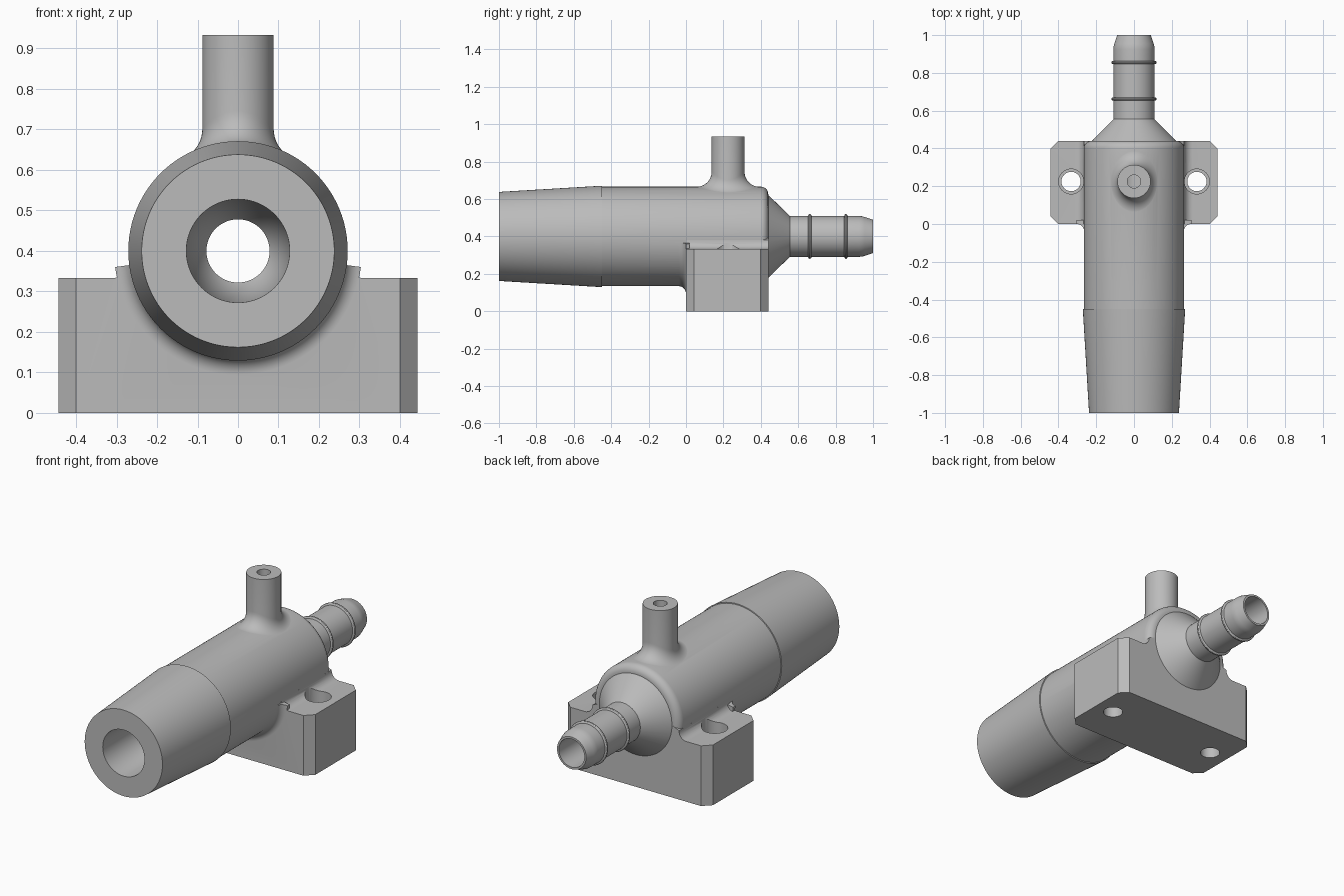
import bpy, bmesh, math
from math import sin, cos, pi, sqrt

if "Cube" in bpy.data.objects:
    bpy.data.objects.remove(bpy.data.objects["Cube"])

AXIS_Z, R = 0.40, 0.266        # main axis height, body radius
BACK = 0.44                    # back face of body and mounting block
PORT_Y, PORT_R = 0.225, 0.088  # vertical port

grey = bpy.data.materials.new("light grey")
grey.diffuse_color = (0.5, 0.5, 0.5, 1)
grey.use_nodes = True
grey.node_tree.nodes["Principled BSDF"].inputs["Base Color"].default_value = grey.diffuse_color


def make_object(name, bm):
    bmesh.ops.recalc_face_normals(bm, faces=bm.faces)
    me = bpy.data.meshes.new(name)
    bm.to_mesh(me)
    bm.free()
    me.materials.append(grey)
    ob = bpy.data.objects.new(name, me)
    bpy.context.collection.objects.link(ob)
    return ob


def loft(name, rings):
    """Closed solid through equal-length rings of points."""
    bm = bmesh.new()
    rows = [[bm.verts.new(p) for p in ring] for ring in rings]
    n = len(rows[0])
    for a, b in zip(rows, rows[1:]):
        for i in range(n):
            j = (i + 1) % n
            bm.faces.new((a[i], a[j], b[j], b[i]))
    bm.faces.new(rows[0])
    bm.faces.new(rows[-1][::-1])
    return make_object(name, bm)


def lathe_y(name, profile, n=96):
    """Revolve (y, radius) points about the main axis."""
    return loft(name, [[(r * cos(2 * pi * i / n), y, AXIS_Z + r * sin(2 * pi * i / n))
                        for i in range(n)] for y, r in profile])


def lathe_z(name, x, y, profile, n=48):
    """Revolve (z, radius) points about a vertical axis."""
    return loft(name, [[(x + r * cos(2 * pi * i / n), y + r * sin(2 * pi * i / n), z)
                        for i in range(n)] for z, r in profile])


def combine(target, tool, operation):
    mod = target.modifiers.new(tool.name, 'BOOLEAN')
    mod.operation, mod.solver, mod.object = operation, 'EXACT', tool
    bpy.context.view_layer.objects.active = target
    bpy.ops.object.modifier_apply(modifier=mod.name)
    bpy.data.objects.remove(tool)


# main body: tapered spigot, rounded shoulder, cone and hose barb
profile = [(-1, 0.238), (-0.45, 0.271), (-0.449, R)]
profile += [(BACK - 0.04 + 0.04 * sin(t * pi / 12), R - 0.04 + 0.04 * cos(t * pi / 12))
            for t in range(7)]
profile += [(BACK, 0.222), (0.555, 0.109)]
for y in (0.662, 0.855):
    profile += [(y + 0.009 * -cos(t * pi / 6), 0.109 + 0.011 * sin(t * pi / 6)) for t in range(7)]
profile += [(0.925, 0.109), (0.94, 0.108), (0.955, 0.104), (1, 0.089)]
body = lathe_y("ejector_body", profile)

# mounting block: front profile filleted up to the body, corners chamfered
TOP, HALF, F = 0.333, 0.443, 0.045
cz = TOP + F
cx = sqrt((R + F) ** 2 - (cz - AXIS_Z) ** 2)
a0 = math.atan2(AXIS_Z - cz, -cx) % (2 * pi)
side = [(HALF, 0), (HALF, TOP)]
for t in range(9):
    a = 1.5 * pi + (a0 - 1.5 * pi) * t / 8
    side.append((cx + F * cos(a), cz + F * sin(a)))
side.append((0.22, AXIS_Z))
outline = side + [(-x, z) for x, z in side[::-1]]
block = loft("mounting_block", [[(x, y, z) for x, z in outline] for y in (0, BACK)])
bm = bmesh.new()
bm.from_mesh(block.data)
corners = [e for e in bm.edges if all(abs(abs(v.co.x) - HALF) < 1e-4 for v in e.verts)
           and abs(e.verts[0].co.z - e.verts[1].co.z) > 0.1]
bmesh.ops.bevel(bm, geom=corners, offset=0.043, segments=1, affect='EDGES')
bm.to_mesh(block.data)
bm.free()
combine(body, block, 'UNION')

# fillet between the block front and the underside of the body
FR = 0.04
section = [(0.02, R - 0.03), (-FR, R - 0.03), (-FR, R - 0.0006)]
section += [(-FR + FR * sin(t * pi / 16), R + FR - FR * cos(t * pi / 16)) for t in range(1, 9)]
section.append((0.02, R + FR))
start, end = pi + 0.13, 2 * pi - 0.13
rings = []
for i in range(61):
    a = start + (end - start) * i / 60
    rings.append([(r * cos(a), y, AXIS_Z + r * sin(a)) for y, r in section])
combine(body, loft("block_front_fillet", rings), 'UNION')

# vertical port with a rolling-ball fillet onto the round body
N, PF = 64, 0.08
angles = [2 * pi * i / N for i in range(N)]
rings = [[(PORT_R * cos(a), PORT_Y + PORT_R * sin(a), 0.933) for a in angles]]
for t in range(11):
    ring = []
    for a in angles:
        bx, by = (PORT_R + PF) * cos(a), (PORT_R + PF) * sin(a)
        bz = sqrt((R + PF) ** 2 - bx * bx)
        k = (R - 0.0006) / (R + PF)
        u = (-cos(a), -sin(a), 0)                       # ball centre to port wall
        w = (bx * (k - 1) / PF, 0, bz * (k - 1) / PF)   # ball centre to body
        om = math.acos(max(-1, min(1, sum(p * q for p, q in zip(u, w)))))
        s, e = sin(om * (1 - t / 10)) / sin(om), sin(om * t / 10) / sin(om)
        d = [s * p + e * q for p, q in zip(u, w)]
        ring.append((bx + PF * d[0], PORT_Y + by + PF * d[1], AXIS_Z + bz + PF * d[2]))
    rings.append(ring)
rings.append([(0.1 * cos(a), PORT_Y + 0.14 * sin(a), AXIS_Z + 0.17) for a in angles])
combine(body, loft("vertical_port", rings), 'UNION')

# stepped bore, port bore and counterbored bolt holes
combine(body, lathe_y("main_bore", [(-1.01, 0.128), (-0.3, 0.103), (-0.26, 0.078), (1.01, 0.078)]),
        'DIFFERENCE')
combine(body, lathe_z("port_bore", 0, PORT_Y, [(AXIS_Z, 0.035), (0.95, 0.035)]), 'DIFFERENCE')
for s in (-1, 1):
    hole = lathe_z("bolt_hole", s * 0.333, PORT_Y,
                   [(-0.05, 0.051), (0.23, 0.051), (0.23, 0.066), (0.55, 0.066)])
    combine(body, hole, 'DIFFERENCE')

bpy.ops.object.select_all(action='DESELECT')
body.select_set(True)
bpy.context.view_layer.objects.active = body
bpy.ops.object.shade_smooth_by_angle(angle=math.radians(30))
